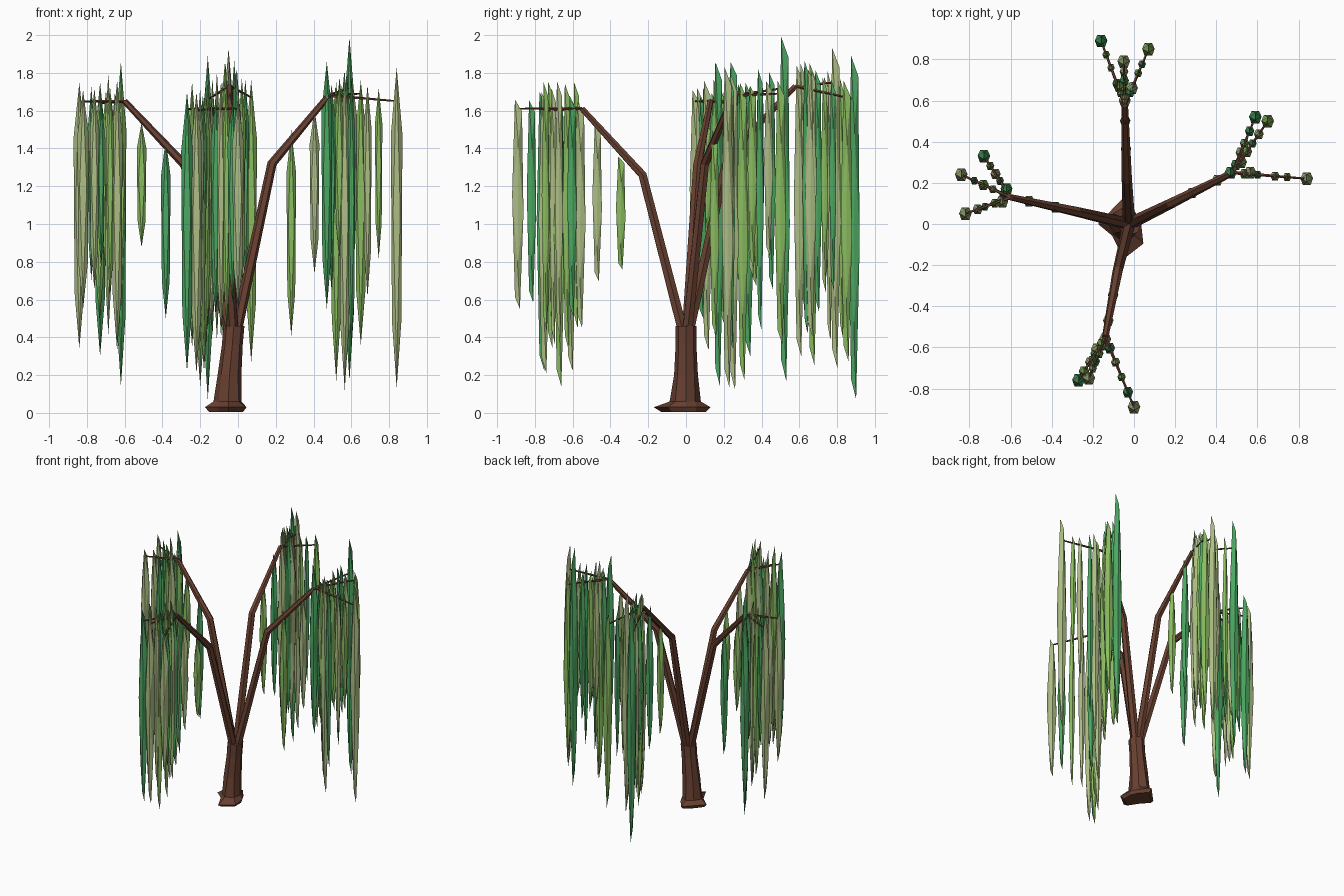
import bpy, bmesh, math, random
from mathutils import Matrix, Vector

random.seed(8)
if "Cube" in bpy.data.objects:
    bpy.data.objects.remove(bpy.data.objects["Cube"], do_unlink=True)


def make_material(name, colour):
    mat = bpy.data.materials.new(name)
    mat.use_nodes = True
    mat.diffuse_color = (*colour, 1)
    shader = mat.node_tree.nodes["Principled BSDF"]
    shader.inputs["Base Color"].default_value = (*colour, 1)
    shader.inputs["Roughness"].default_value = 0.9
    return mat


BARK = make_material("bark brown", (0.14, 0.052, 0.031))
LEAVES = [make_material("olive leaf", (0.42, 0.52, 0.235)),
          make_material("bright green leaf", (0.26, 0.51, 0.12)),
          make_material("emerald leaf", (0.075, 0.39, 0.125))]
OLIVE, BRIGHT, EMERALD = range(3)


def finish(bm, name, materials):
    bmesh.ops.recalc_face_normals(bm, faces=bm.faces)
    mesh = bpy.data.meshes.new(name)
    bm.to_mesh(mesh)
    bm.free()
    for mat in materials:
        mesh.materials.append(mat)
    obj = bpy.data.objects.new(name, mesh)
    bpy.context.collection.objects.link(obj)
    return obj


def loft(bm, rings):
    """Skin a list of equal rings of points and cap both ends."""
    loops = [[bm.verts.new(p) for p in ring] for ring in rings]
    n = len(loops[0])
    for low, high in zip(loops, loops[1:]):
        for i in range(n):
            j = (i + 1) % n
            bm.faces.new((low[i], low[j], high[j], high[i]))
    bm.faces.new(loops[0][::-1])
    bm.faces.new(loops[-1])


def tube(bm, points, radii, sides):
    """Tapered faceted tube through a few points."""
    points = [Vector(p) for p in points]
    rings = []
    for k, (p, r) in enumerate(zip(points, radii)):
        along = points[min(k + 1, len(points) - 1)] - points[max(k - 1, 0)]
        side = along.cross(Vector((0.3, 0.2, 0.0)) if along.z < 0.1 and abs(along.x) < abs(along.y) * 0.5
                           else Vector((0.0, 1.0, 0.0))).normalized()
        up = along.normalized().cross(side)
        rings.append([p + r * (side * math.cos(a) + up * math.sin(a))
                      for a in (math.tau * i / sides for i in range(sides))])
    loft(bm, rings)


def add_leaf(bm, x, y, top, bottom, radius, colour):
    """Long hanging leaf: a tilted icosahedron, stretched and tapered downwards."""
    turn = Matrix.Rotation(math.radians(26), 3, 'X') @ Matrix.Rotation(math.pi / 2, 3, 'Z')
    verts = bmesh.ops.create_icosphere(bm, subdivisions=1, radius=1)["verts"]
    for v in verts:
        v.co = turn @ v.co
    peak = max(v.co.z for v in verts)
    for v in verts:
        h = v.co.z / peak
        width = radius * (1 + 0.32 * min(h, 0))
        v.co = (x + v.co.x * width, y + v.co.y * width,
                (top + bottom) / 2 + h * (top - bottom) / 2)
    for face in {f for v in verts for f in v.link_faces}:
        face.material_index = colour


def hang(bm, p, length, radius, colour):
    """Hang a leaf from a point; longer leaves rise further above it."""
    top = p.z + 0.17 * length - 0.13
    add_leaf(bm, p.x, p.y, top, top - length, radius, colour)


# Trunk with a flared, uneven root collar
ROOTS = [0.085, 0.08, 0.13, 0.09, 0.125, 0.08, 0.17, 0.135]
ANGLES = [math.tau * i / 8 for i in range(8)]


def trunk_ring(x, z, flare, radius):
    return [(x + math.cos(a) * (radius + (r - radius) * flare),
             math.sin(a) * (radius + (r - radius) * flare), z)
            for a, r in zip(ANGLES, ROOTS)]


bm = bmesh.new()
loft(bm, [trunk_ring(-0.05, 0.005, 0.65, 0.06), trunk_ring(-0.05, 0.03, 1.0, 0.06),
          trunk_ring(-0.052, 0.06, 0.2, 0.066), trunk_ring(-0.045, 0.2, 0.0, 0.063),
          trunk_ring(-0.03, 0.36, 0.0, 0.055), trunk_ring(-0.022, 0.46, 0.0, 0.056)])
finish(bm, "trunk", [BARK])

# Each limb: knee, end, leaves on the upper limb (fraction, length, colour),
# twigs (tip, leaf top, leaf bottom, colour), leaves near the fork (x, y, top, bottom, colour)
LIMBS = {
    "left": ((0.18, 0.1, 1.32), (0.48, 0.25, 1.68),
             [(0.34, 1.09, BRIGHT), (0.75, 0.87, OLIVE)],
             [((0.84, 0.22, 1.65), 1.83, 0.13, OLIVE), ((0.59, 0.52, 1.72), 1.99, 0.17, EMERALD),
              ((0.65, 0.5, 1.69), 1.76, 0.36, BRIGHT)],
             [(0.565, 0.25, 1.8, 0.12, OLIVE), (0.47, 0.25, 1.86, 0.55, EMERALD),
              (0.52, 0.3, 1.75, 0.17, BRIGHT)]),
    "right": ((-0.28, 0.06, 1.31), (-0.6, 0.13, 1.65),
              [(0.32, 0.95, EMERALD), (0.72, 0.66, BRIGHT)],
              [((-0.73, 0.33, 1.64), 1.75, 0.3, EMERALD), ((-0.84, 0.24, 1.65), 1.75, 0.34, OLIVE),
               ((-0.82, 0.05, 1.65), 1.71, 0.55, OLIVE)],
              [(-0.64, 0.11, 1.76, 0.33, OLIVE), (-0.62, 0.17, 1.86, 0.14, EMERALD)]),
    "back": ((-0.035, 0.22, 1.36), (-0.045, 0.58, 1.73),
             [(0.4, 0.85, BRIGHT), (0.78, 1.1, EMERALD)],
             [((-0.16, 0.89, 1.66), 1.89, 0.07, EMERALD), ((0.07, 0.85, 1.67), 1.76, 0.27, BRIGHT),
              ((-0.05, 0.79, 1.75), 1.93, 0.24, OLIVE)],
             [(-0.045, 0.6, 1.84, 0.3, OLIVE), (-0.07, 0.67, 1.85, 0.25, BRIGHT),
              (-0.01, 0.66, 1.82, 0.4, OLIVE)]),
    "front": ((-0.08, -0.23, 1.26), (-0.14, -0.55, 1.61),
              [(0.36, 0.6, BRIGHT), (0.75, 0.84, OLIVE)],
              [((-0.27, -0.76, 1.61), 1.7, 0.22, EMERALD), ((0.0, -0.89, 1.61), 1.66, 0.55, OLIVE),
               ((-0.22, -0.75, 1.6), 1.7, 0.21, OLIVE)],
              [(-0.14, -0.56, 1.65, 0.45, OLIVE), (-0.18, -0.61, 1.68, 0.22, OLIVE),
               (-0.2, -0.67, 1.66, 0.14, BRIGHT)]),
}

for side, (knee, end, limb_leaves, twigs, fork_leaves) in LIMBS.items():
    knee, end = Vector(knee), Vector(end)

    # Bent main limb
    bm = bmesh.new()
    root = Vector((-0.022, 0, 0.44)) + Vector((knee.x, knee.y, 0)) * 0.08
    tube(bm, [root, knee, end], [0.03, 0.025, 0.016], 6)
    finish(bm, side + "_limb", [BARK])

    # Thin twigs fanning out from the limb end
    bm = bmesh.new()
    for tip, *_ in twigs:
        tube(bm, [end, tip], [0.009, 0.005], 5)
    finish(bm, side + "_twigs", [BARK])

    # Hanging leaves, largest at the twig tips and the fork
    bm = bmesh.new()
    for t, length, colour in limb_leaves:
        hang(bm, knee.lerp(end, t), length, 0.03, colour)
    for x, y, top, bottom, colour in fork_leaves:
        add_leaf(bm, x, y, top, bottom, 0.034, colour)
    for k, (tip, top, bottom, colour) in enumerate(twigs):
        tip = Vector(tip)
        add_leaf(bm, tip.x, tip.y, top, bottom, 0.036, colour)
        for i, t in enumerate((0.18, 0.37, 0.56, 0.76)):
            p = end.lerp(tip, t + random.uniform(-0.04, 0.04))
            p.z += random.uniform(-0.02, 0.05)
            hang(bm, p, random.uniform(0.85, 1.45), random.uniform(0.021, 0.03),
                 (BRIGHT, EMERALD, OLIVE)[(i + k) % 3])
    finish(bm, side + "_leaves", LEAVES)
